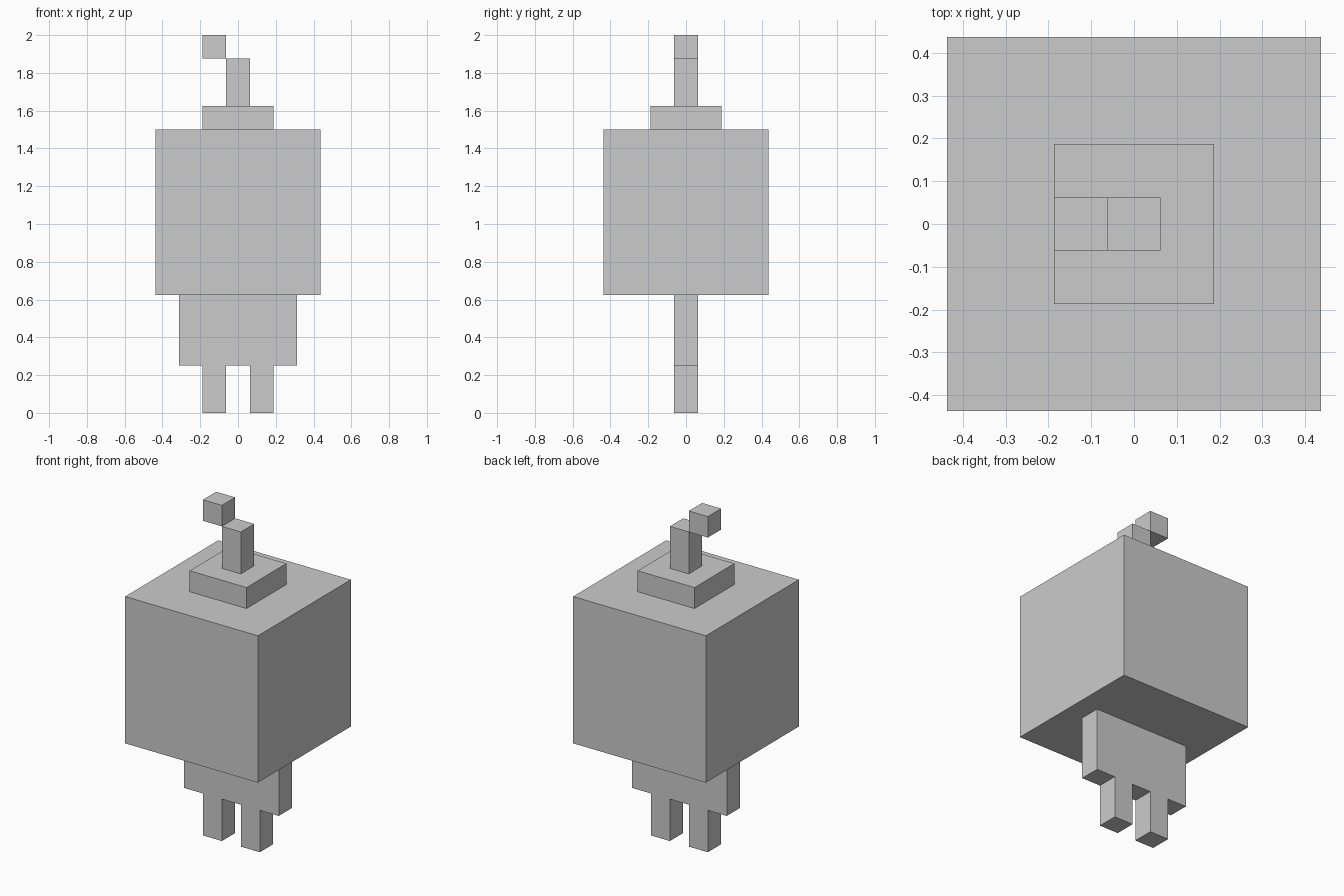
import bpy
import bmesh
from mathutils import Matrix, Vector

if "Cube" in bpy.data.objects:
    bpy.data.objects.remove(bpy.data.objects["Cube"])

U = 0.125  # one block of the model's grid


def box(name, x, y, z):
    """Box spanning the given (min, max) ranges, in grid blocks."""
    spans = (x, y, z)
    size = Vector([(b - a) * U for a, b in spans])
    centre = Vector([(a + b) * U / 2 for a, b in spans])
    bm = bmesh.new()
    bmesh.ops.create_cube(bm, size=1, matrix=Matrix.Diagonal(size.to_4d()))
    mesh = bpy.data.meshes.new(name)
    bm.to_mesh(mesh)
    bm.free()
    obj = bpy.data.objects.new(name, mesh)
    obj.location = centre
    bpy.context.collection.objects.link(obj)
    return obj


thin = (-0.5, 0.5)

# Two legs under a thin, wide hip slab
for side, x in (("left", -1), ("right", 1)):
    box(f"{side}_leg", (x - 0.5, x + 0.5), thin, (0, 2))
box("hips", (-2.5, 2.5), thin, (2, 5))

# Large cubic head
box("head", (-3.5, 3.5), (-3.5, 3.5), (5, 12))

# Stepped crown, upright stalk and offset tip
box("crown", (-1.5, 1.5), (-1.5, 1.5), (12, 13))
box("stalk", thin, thin, (13, 15))
box("stalk_tip", (-1.5, -0.5), thin, (15, 16))
